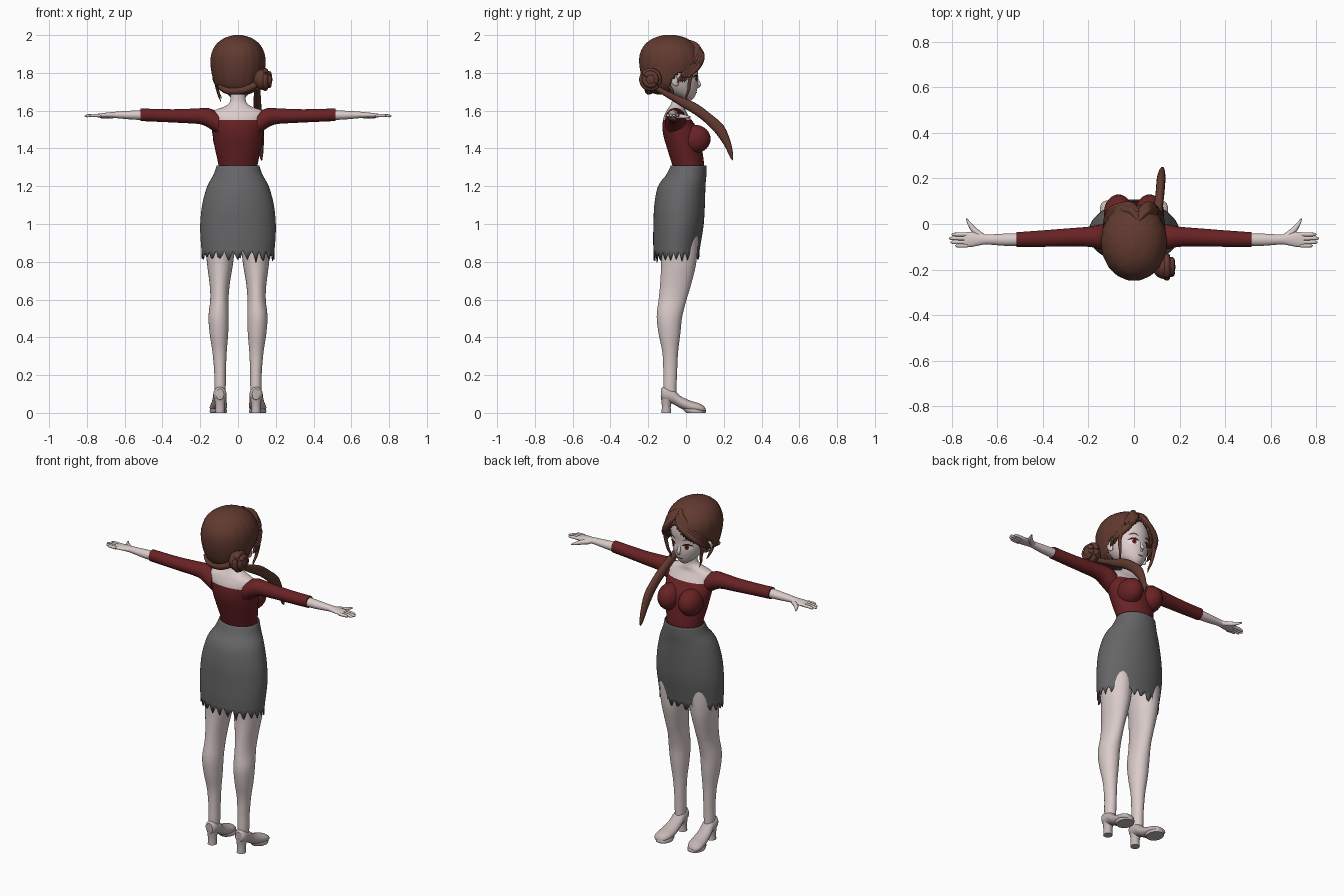
import bpy, bmesh, math, random
from mathutils import Vector
from mathutils.bvhtree import BVHTree

random.seed(4)
cube = bpy.data.objects.get("Cube")
if cube:
    bpy.data.objects.remove(cube)
made = []


def material(name, r, g, b):
    m = bpy.data.materials.new(name)
    m.use_nodes = True
    m.diffuse_color = (r, g, b, 1)
    bsdf = m.node_tree.nodes["Principled BSDF"]
    bsdf.inputs["Base Color"].default_value = (r, g, b, 1)
    bsdf.inputs["Roughness"].default_value = .8
    return m


SKIN = material("pale skin", .70, .60, .59)
RED = material("dark red cloth", .14, .016, .018)
GREY = material("grey cloth", .13, .13, .135)
HAIR = material("brown hair", .12, .042, .029)
SHOE = material("shoe leather", .55, .47, .46)
WHITE = material("eye white", .8, .76, .75)
IRIS = material("deep red", .16, .01, .012)
DARK = material("dark lash", .025, .008, .008)


def finish(name, bm, *mats, mirror=False, shell=0):
    bmesh.ops.recalc_face_normals(bm, faces=bm.faces)
    mesh = bpy.data.meshes.new(name)
    bm.to_mesh(mesh)
    bm.free()
    ob = bpy.data.objects.new(name, mesh)
    bpy.context.collection.objects.link(ob)
    for m in mats:
        mesh.materials.append(m)
    if shell:
        s = ob.modifiers.new("thickness", "SOLIDIFY")
        s.thickness = shell
    if mirror:
        ob.modifiers.new("mirror", "MIRROR").use_clip = False
    made.append(ob)
    return ob


def spline(rows, steps):
    """Catmull-Rom through rows of numbers."""
    out = []
    for i in range(len(rows) - 1):
        p = [rows[max(0, min(len(rows) - 1, i + k))] for k in (-1, 0, 1, 2)]
        for s in range(steps):
            t = s / steps
            out.append([b + .5 * t * (c - a + t * (2*a - 5*b + 4*c - d + t * (3*(b - c) + d - a)))
                        for a, b, c, d in zip(*p)])
    return out + [list(rows[-1])]


def loft(rows, axis="z", seg=32, steps=4, caps=True, ripple=None):
    """Rows hold position on the axis, then low/high limits on the other two axes."""
    bm, rings = bmesh.new(), []
    for t, a0, a1, b0, b1 in spline(rows, steps):
        ring = []
        for k in range(seg):
            ang = math.tau * k / seg
            f = ripple(ang) if ripple else 1
            a = (a0 + a1) / 2 + (a1 - a0) / 2 * math.cos(ang) * f
            b = (b0 + b1) / 2 + (b1 - b0) / 2 * math.sin(ang) * f
            ring.append(bm.verts.new({"x": (t, a, b), "y": (a, t, b), "z": (a, b, t)}[axis]))
        rings.append(ring)
    for lo, hi in zip(rings, rings[1:]):
        for k in range(seg):
            n = (k + 1) % seg
            bm.faces.new((lo[k], lo[n], hi[n], hi[k]))
    if caps:
        bm.faces.new(rings[0])
        bm.faces.new(rings[-1])
    return bm


def sym(rows):
    """Rows of z, half width, back, front."""
    return [(z, -w, w, b, f) for z, w, b, f in rows]


def strand(name, rows, mat, mirror=False, seg=10, steps=6):
    """Round tapered tube through rows of x, y, z, radius."""
    bm, rings = bmesh.new(), []
    pts = spline(rows, steps)
    for i, p in enumerate(pts):
        d = Vector(pts[min(i + 1, len(pts) - 1)][:3]) - Vector(pts[max(i - 1, 0)][:3])
        u = d.cross(Vector((.3, .2, 1) if abs(d.z) < d.length * .8 else (0, 1, 0))).normalized()
        v = d.cross(u).normalized()
        rings.append([bm.verts.new(Vector(p[:3]) + max(p[3], .001) * (
            u * math.cos(math.tau * k / seg) + v * math.sin(math.tau * k / seg))) for k in range(seg)])
    for lo, hi in zip(rings, rings[1:]):
        for k in range(seg):
            n = (k + 1) % seg
            bm.faces.new((lo[k], lo[n], hi[n], hi[k]))
    bm.faces.new(rings[0])
    bm.faces.new(rings[-1])
    return finish(name, bm, mat, mirror=mirror)


def ball(name, loc, size, mat, mirror=False, turn=0):
    bm = bmesh.new()
    bmesh.ops.create_uvsphere(bm, u_segments=24, v_segments=16, radius=1)
    bmesh.ops.scale(bm, vec=size, verts=bm.verts)
    for v in bm.verts:
        v.co.y -= turn * v.co.z
    bmesh.ops.translate(bm, vec=loc, verts=bm.verts)
    return finish(name, bm, mat, mirror=mirror)


# Torso: cloth below the neckline, skin above it and up the neck
bm = loft(sym([(1.27, .10, -.06, .09), (1.32, .105, -.075, .095), (1.40, .122, -.10, .085),
               (1.48, .136, -.122, .075), (1.55, .145, -.122, .03), (1.595, .14, -.105, 0),
               (1.62, .075, -.09, -.005), (1.65, .042, -.075, -.01), (1.72, .042, -.075, 0)]), seg=40)
for f in bm.faces:
    f.material_index = int(f.calc_center_median().z > 1.55)
finish("torso", bm, RED, SKIN)
ball("bust", (.068, .048, 1.45), (.064, .082, .075), RED, mirror=True)

# Sleeves, forearms and hands
finish("sleeves", loft([(.10, -.11, .0, 1.47, 1.59), (.15, -.11, -.002, 1.505, 1.612),
                        (.20, -.10, -.012, 1.528, 1.613), (.30, -.098, -.02, 1.535, 1.608),
                        (.40, -.10, -.028, 1.54, 1.608), (.515, -.10, -.036, 1.545, 1.612)],
                       "x", 24), RED, mirror=True)
finish("forearms", loft([(.48, -.095, -.04, 1.55, 1.605), (.56, -.096, -.042, 1.553, 1.60),
                         (.64, -.09, -.046, 1.56, 1.595), (.67, -.092, -.042, 1.562, 1.592),
                         (.71, -.10, -.034, 1.563, 1.588), (.745, -.10, -.038, 1.565, 1.583)],
                        "x", 24), SKIN, mirror=True)
for name, y, tip in (("little", -.095, .785), ("ring", -.08, .805), ("middle", -.063, .812), ("index", -.046, .80)):
    strand(name + "_fingers", [(.73, y, 1.574, .009), (.77, y, 1.575, .0085),
                               (tip - .008, y, 1.572, .007), (tip, y, 1.571, .002)], SKIN, True, steps=3)
strand("thumbs", [(.665, -.055, 1.573, .014), (.70, -.028, 1.57, .013), (.72, -.002, 1.568, .009),
                  (.735, .024, 1.567, .003)], SKIN, True)

# Skirt with a torn hem
bm = loft(sym([(.85, .192, -.172, .07), (.92, .198, -.174, .082), (1.0, .20, -.172, .094),
               (1.1, .19, -.168, .10), (1.2, .163, -.148, .103), (1.26, .13, -.105, .108),
               (1.31, .113, -.08, .108)]), seg=96, caps=False)
low = [v for v in bm.verts if v.co.z < .8501]
for i, v in enumerate(low):
    v.co.z += (-.05, -.02, .0, -.03)[i % 4] * random.uniform(.6, 1) + random.uniform(-.005, .01)
finish("skirt", bm, GREY, shell=.006)

# Legs
finish("legs", loft([(.07, .07, .12, -.115, -.05), (.14, .065, .125, -.12, -.05), (.22, .064, .126, -.12, -.047),
                     (.32, .06, .135, -.125, -.042), (.42, .052, .15, -.145, -.03),
                     (.51, .049, .156, -.155, -.02), (.60, .05, .147, -.145, .003),
                     (.68, .044, .15, -.137, .027), (.80, .025, .165, -.132, .055),
                     (.95, .008, .175, -.14, .065), (1.1, .005, .16, -.12, .06)]), SKIN, mirror=True)

# Shoes: upper, block heel and front sole
finish("shoe_uppers", loft([(-.132, .075, .115, .07, .128), (-.115, .062, .13, .06, .138), (-.07, .06, .132, .048, .125),
                            (-.03, .06, .138, .025, .09), (.02, .058, .146, .006, .066),
                            (.065, .062, .15, .002, .052), (.092, .078, .142, .003, .038),
                            (.102, .095, .125, .01, .025)], "y", 24), SHOE, mirror=True)
finish("shoe_heels", loft([(0, .07, .12, -.13, -.078), (.04, .07, .12, -.128, -.08),
                           (.09, .064, .128, -.134, -.06)], seg=16), SHOE, mirror=True)
finish("shoe_soles", loft([(0, .06, .148, .0, .104), (.012, .058, .15, -.012, .106),
                           (.02, .062, .146, -.015, .10)], steps=2), SHOE, mirror=True)

# Head with nose and ears
head = finish("head", loft(sym([(1.655, .016, -.005, .028), (1.672, .04, -.04, .045), (1.70, .068, -.10, .056),
                                (1.74, .092, -.15, .063), (1.79, .108, -.18, .062), (1.85, .112, -.19, .066),
                                (1.91, .095, -.17, .05), (1.95, .05, -.12, .0)]), seg=40), SKIN)
strand("nose", [(0, .056, 1.775, .006), (0, .066, 1.748, .009), (0, .072, 1.735, .0085), (0, .06, 1.722, .005)], SKIN)
ball("ears", (.116, -.065, 1.765), (.012, .022, .036), SKIN, True, turn=.35)

# Painted face details, laid on the head surface
tree = BVHTree.FromPolygons([v.co for v in head.data.vertices], [p.vertices for p in head.data.polygons])


def plate(name, cx, cz, w, h, mat, lift, arch=0, mirror=True):
    bm = bmesh.new()

    def put(x, z):
        hit = tree.ray_cast(Vector((x, 1, z)), Vector((0, -1, 0)))[0]
        return bm.verts.new((x, hit.y + lift, z))
    mid, rim = put(cx, cz), []
    for k in range(20):
        a = math.tau * k / 20
        x = w * math.cos(a)
        rim.append(put(cx + x, cz + h * math.sin(a) + arch * (1 - (x / w) ** 2) - arch * .5))
    for k in range(20):
        bm.faces.new((mid, rim[k], rim[(k + 1) % 20]))
    ob = finish(name, bm, mat, mirror=mirror)
    if ob.data.polygons[0].normal.y < 0:
        ob.data.flip_normals()


plate("eye_whites", .045, 1.768, .025, .015, WHITE, .002)
plate("irises", .043, 1.769, .011, .0145, IRIS, .004)
plate("pupils", .043, 1.769, .005, .007, DARK, .0055)
plate("upper_lashes", .046, 1.782, .028, .004, DARK, .006, .012)
plate("eyebrows", .047, 1.812, .026, .003, HAIR, .004, .01)
plate("mouth", 0, 1.697, .02, .0035, IRIS, .003, -.004, False)

# Hair cap with a parted opening for the face
PART = .02
bm = loft(sym([(1.685, .05, -.15, -.05), (1.70, .085, -.19, -.02), (1.74, .122, -.222, .04), (1.80, .14, -.242, .078),
               (1.86, .146, -.25, .092), (1.91, .138, -.243, .082), (1.955, .112, -.215, .045),
               (1.985, .07, -.17, .0), (2.0, .02, -.12, -.055)]), seg=72, steps=6,
          ripple=lambda a: 1 - .012 * abs(math.sin(a * 9)))
gone = []
for f in bm.faces:
    c = f.calc_center_median()
    if c.y > -.085 + .7 * max(0, c.z - 1.74) and c.z < max(1.80, 1.905 - abs(c.x - PART)):
        gone.append(f)
bmesh.ops.delete(bm, geom=gone, context="FACES")
finish("hair_cap", bm, HAIR, shell=.012)

# Swept fringe and loose side locks
for side, label in ((-1, "right"), (1, "left")):
    for i in range(4):
        drop = i * .012
        strand(f"{label}_fringe_{i + 1}", [(PART, .05 - drop, 1.945 + drop * .6, .010),
                                           (PART + side * .04, .081 - drop * .6, 1.895 + drop, .018),
                                           (side * .095, .062 - drop, 1.835 + drop * .5, .017),
                                           (side * .125, .015 - drop, 1.785, .010),
                                           (side * .128, -.01 - drop, 1.75, .002)], HAIR)
strand("side_locks", [(.108, .045, 1.83, .010), (.118, .022, 1.77, .010), (.108, .014, 1.71, .008),
                      (.10, .002, 1.675, .005), (.09, .008, 1.645, .001)], HAIR, True)
strand("nape_locks", [(.11, -.09, 1.73, .010), (.105, -.07, 1.70, .007), (.085, -.07, 1.665, .001)], HAIR, True)
strand("nape_band", [(-.10, -.16, 1.73, .012), (-.05, -.19, 1.705, .018), (.03, -.20, 1.71, .02),
                     (.10, -.19, 1.74, .018)], HAIR)

# Side bun wrapped by coils, and the long tail over the shoulder
bun = Vector((.132, -.188, 1.765))
ball("bun", bun, (.05, .053, .055), HAIR)
for n, size in enumerate((.046, .03)):
    coil = []
    for k in range(13):
        a = math.tau * k / 12
        coil.append((bun.x + .012 + n * .02, bun.y + size * math.cos(a), bun.z + size * math.sin(a), .015))
    strand(f"bun_coil_{n + 1}", coil, HAIR, steps=3)
finish("hair_tail", loft([(-.17, .09, .12, 1.71, 1.745), (-.11, .085, .12, 1.675, 1.71), (-.03, .082, .122, 1.625, 1.675),
                          (.06, .085, .126, 1.57, 1.635), (.14, .095, .134, 1.50, 1.575), (.20, .10, .138, 1.42, 1.52),
                          (.235, .11, .135, 1.35, 1.44), (.25, .12, .13, 1.335, 1.37)], "y", 16), HAIR)

# Smooth shading with kept creases
bpy.ops.object.select_all(action="DESELECT")
for ob in made:
    ob.select_set(True)
bpy.context.view_layer.objects.active = made[0]
bpy.ops.object.shade_smooth_by_angle(angle=math.radians(40))
